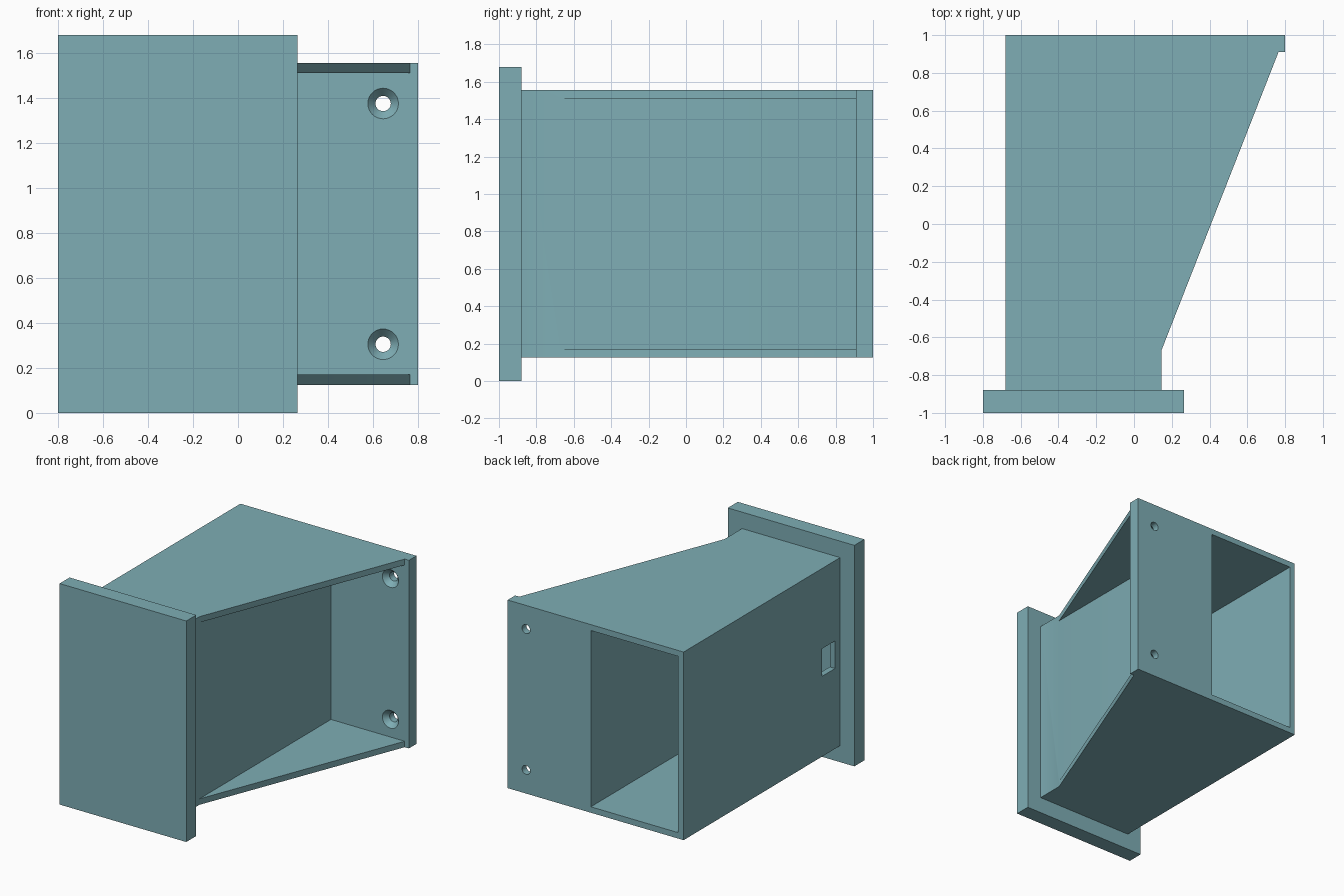
import bpy
import bmesh
from math import radians
from mathutils import Matrix, Vector

if "Cube" in bpy.data.objects:
    bpy.data.objects.remove(bpy.data.objects["Cube"], do_unlink=True)

teal = bpy.data.materials.new("muted teal")
teal.use_nodes = True
teal.diffuse_color = (0.21, 0.42, 0.46, 1)
teal.node_tree.nodes["Principled BSDF"].inputs["Base Color"].default_value = teal.diffuse_color


def finish(name, bm):
    bmesh.ops.recalc_face_normals(bm, faces=bm.faces)
    mesh = bpy.data.meshes.new(name)
    bm.to_mesh(mesh)
    bm.free()
    mesh.materials.append(teal)
    obj = bpy.data.objects.new(name, mesh)
    bpy.context.collection.objects.link(obj)
    return obj


def prism(name, outline, z0, z1):
    """Extrude an outline in plan from z0 up to z1."""
    bm = bmesh.new()
    face = bm.faces.new([bm.verts.new((x, y, z0)) for x, y in outline])
    top = bmesh.ops.extrude_face_region(bm, geom=[face])["geom"]
    bmesh.ops.translate(bm, vec=Vector((0, 0, z1 - z0)),
                        verts=[g for g in top if isinstance(g, bmesh.types.BMVert)])
    return finish(name, bm)


def box(name, x0, x1, y0, y1, z0, z1):
    return prism(name, [(x0, y0), (x1, y0), (x1, y1), (x0, y1)], z0, z1)


def cone(name, x, z, y0, y1, r0, r1):
    """Round cutter along y, radius r0 at y0 and r1 at y1."""
    bm = bmesh.new()
    place = Matrix.Translation((x, (y0 + y1) / 2, z)) @ Matrix.Rotation(radians(-90), 4, "X")
    bmesh.ops.create_cone(bm, cap_ends=True, segments=32, radius1=r0, radius2=r1,
                          depth=y1 - y0, matrix=place)
    return finish(name, bm)


def cut(target, cutter):
    mod = target.modifiers.new("cut", "BOOLEAN")
    mod.operation = "DIFFERENCE"
    mod.solver = "EXACT"
    mod.object = cutter
    bpy.ops.object.select_all(action="DESELECT")
    bpy.context.view_layer.objects.active = target
    target.select_set(True)
    bpy.ops.object.modifier_apply(modifier=mod.name)
    bpy.data.objects.remove(cutter, do_unlink=True)


BOTTOM, TOP, WALL = 0.125, 1.555, 0.045
RIGHT, LEFT = -0.68, 0.145
FLANGE_Y = 0.91

# Closed plate across the front
box("front_plate", -0.8, 0.265, -1, -0.88, 0, 1.68)

# Body: duct, sloped gussets and rear flange share one plan outline
body = prism("duct_body", [(RIGHT, -0.88), (LEFT, -0.88), (LEFT, -0.67), (0.765, FLANGE_Y),
                           (0.8, FLANGE_Y), (0.8, 1), (RIGHT, 1)], BOTTOM, TOP)

# Duct interior, open at the back
cut(body, box("duct_cutter", RIGHT + WALL, LEFT - WALL, -0.95, 1.1, BOTTOM + WALL, TOP - WALL))

# Open side between the two gussets
cut(body, box("side_cutter", LEFT, 1, -0.67, FLANGE_Y, BOTTOM + WALL, TOP - WALL))

# Small rectangular slot in the right wall
cut(body, box("slot_cutter", -0.75, -0.6, -0.82, -0.665, 0.735, 0.945))

# Countersunk screw holes in the flange
for z in (0.305, 1.375):
    cut(body, cone("screw_cutter", 0.645, z, 0.85, 1.1, 0.034, 0.034))
    cut(body, cone("countersink_cutter", 0.645, z, FLANGE_Y - 0.01, FLANGE_Y + 0.04, 0.077, 0.032))

bpy.ops.object.select_all(action="DESELECT")
bpy.context.view_layer.objects.active = body
body.select_set(True)
bpy.ops.object.shade_smooth_by_angle(angle=radians(25))
